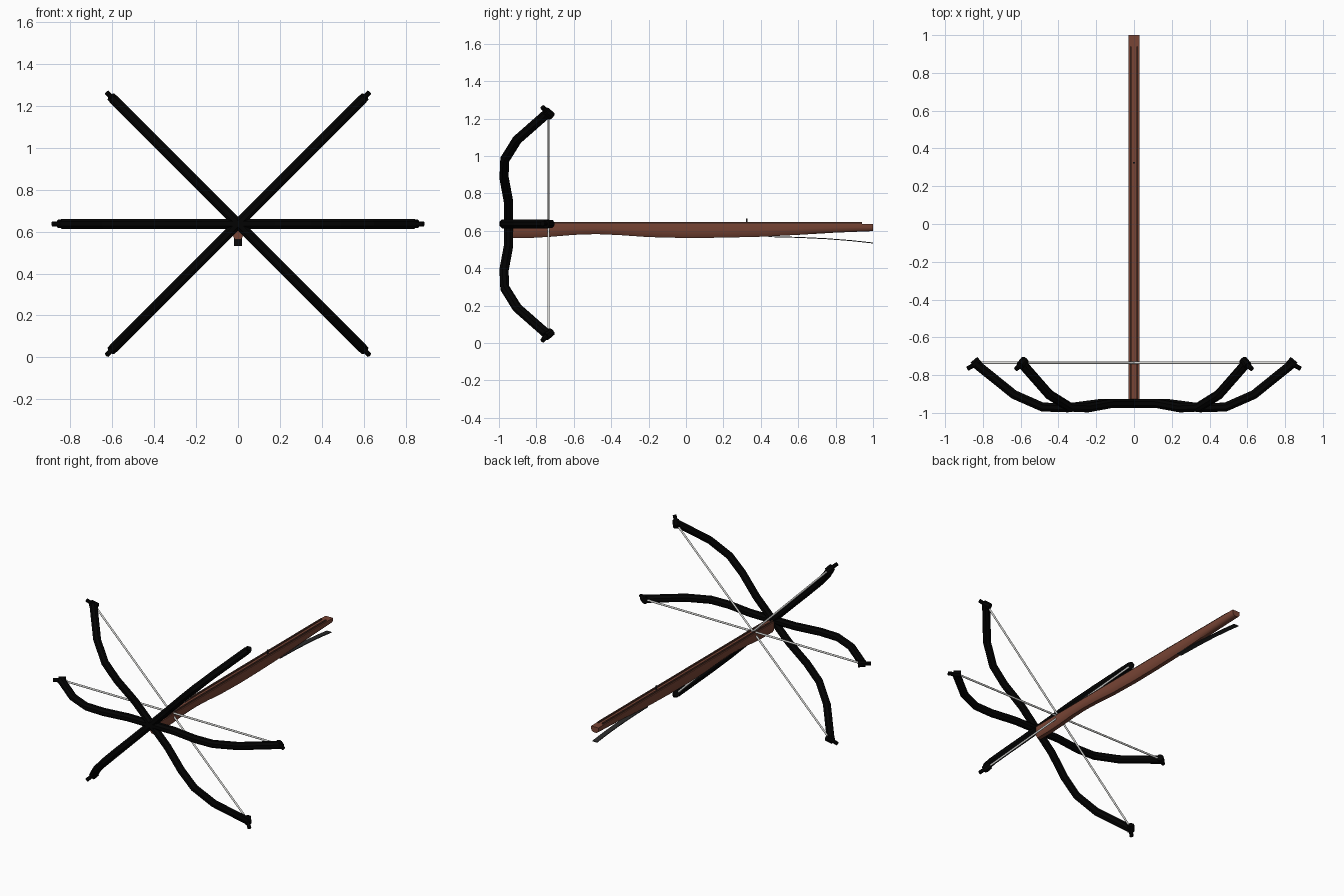
import bpy, bmesh, math
from mathutils import Vector, Matrix

if "Cube" in bpy.data.objects:
    bpy.data.objects.remove(bpy.data.objects["Cube"])

ZC = 0.637  # height of the shared bow axis


def mat(name, rgb):
    m = bpy.data.materials.new(name)
    m.diffuse_color = (*rgb, 1)
    m.use_nodes = True
    m.node_tree.nodes["Principled BSDF"].inputs["Base Color"].default_value = m.diffuse_color
    return m


WOOD = mat("walnut_wood", (0.19, 0.06, 0.036))
RAILWOOD = mat("dark_walnut", (0.09, 0.035, 0.024))
BLACK = mat("black_limb", (0.0008, 0.0008, 0.0008))
STEEL = mat("dark_steel", (0.025, 0.025, 0.025))
CORD = mat("pale_cord", (0.7, 0.7, 0.68))


def finish(name, bm, material, smooth=None):
    bmesh.ops.recalc_face_normals(bm, faces=bm.faces)
    me = bpy.data.meshes.new(name)
    bm.to_mesh(me)
    bm.free()
    me.materials.append(material)
    ob = bpy.data.objects.new(name, me)
    bpy.context.collection.objects.link(ob)
    if smooth:
        bpy.context.view_layer.objects.active = ob
        ob.select_set(True)
        bpy.ops.object.shade_smooth_by_angle(angle=math.radians(smooth))
        ob.select_set(False)
    return ob


def loft(bm, rings):
    """Skin a list of closed rings of points and cap both ends."""
    vs = [[bm.verts.new(p) for p in r] for r in rings]
    n = len(vs[0])
    for a, b in zip(vs, vs[1:]):
        for i in range(n):
            bm.faces.new((a[i], a[(i + 1) % n], b[(i + 1) % n], b[i]))
    bm.faces.new(vs[0])
    bm.faces.new(vs[-1])


def tube(bm, path, radius, sides=8):
    """Tube along a path of (x, y) points in the bow plane, mitred at bends."""
    pts = [Vector((x, y, 0)) for x, y in path]
    rings = []
    for i, p in enumerate(pts):
        d1 = (p - pts[max(i - 1, 0)]).normalized()
        d2 = (pts[min(i + 1, len(pts) - 1)] - p).normalized()
        t = (d1 + d2).normalized()
        side = Vector((-t.y, t.x, 0))
        ring = []
        for k in range(sides):
            a = 2 * math.pi * (k + 0.5) / sides
            ring.append(p + side * radius * math.cos(a) + Vector((0, 0, radius * math.sin(a))))
        rings.append(ring)
    loft(bm, rings)


# Three bows turned around the stock axis, each with nocks and a string
half = [(0.175, -0.95), (0.35, -0.973), (0.485, -0.969), (0.635, -0.903), (0.835, -0.742)]
full = [(-x, y) for x, y in reversed(half)] + half
for label, deg in (("level", 0), ("rising", 45), ("falling", -45)):
    turn = Matrix.Translation((0, 0, ZC)) @ Matrix.Rotation(math.radians(deg), 4, 'Y')

    bm = bmesh.new()
    tube(bm, full, 0.026)
    bm.transform(turn)
    finish("bow_limb_" + label, bm, BLACK)

    bm = bmesh.new()
    for s in (-1, 1):
        tube(bm, [(s * 0.816, -0.720), (s * 0.852, -0.750)], 0.023)
        tube(bm, [(s * 0.84, -0.742), (s * 0.883, -0.767)], 0.013)
    bm.transform(turn)
    finish("bow_nocks_" + label, bm, BLACK)

    bm = bmesh.new()
    tube(bm, [(-0.83, -0.735), (0.83, -0.735)], 0.0065, 8)
    bm.transform(turn)
    finish("bow_string_" + label, bm, CORD, 60)

# Stock: flat top, wavy rounded belly
belly = [(-0.93, 0.562), (-0.82, 0.562), (-0.72, 0.568), (-0.6, 0.578), (-0.48, 0.582),
         (-0.36, 0.577), (-0.2, 0.566), (0, 0.561), (0.2, 0.563), (0.4, 0.568),
         (0.6, 0.578), (0.8, 0.59), (1.0, 0.598)]
section = [(0.028, 0), (0.028, 0.45), (0.024, 0.78), (0.014, 1)]
rings = []
for y, zb in belly:
    top = 0.637
    right = [(x, y, top - f * (top - zb)) for x, f in section]
    rings.append(right + [(-x, yy, z) for x, yy, z in reversed(right)])
bm = bmesh.new()
loft(bm, rings)
finish("stock", bm, WOOD, 45)


def box(bm, x0, x1, y0, y1, z0, z1):
    m = Matrix.LocRotScale(((x0 + x1) / 2, (y0 + y1) / 2, (z0 + z1) / 2), None,
                           (x1 - x0, y1 - y0, z1 - z0))
    bmesh.ops.create_cube(bm, size=1, matrix=m)


# Raised dark rails either side of the bolt groove
bm = bmesh.new()
for s in (-1, 1):
    box(bm, *sorted((s * 0.012, s * 0.021)), -0.93, 0.94, 0.63, 0.646)
finish("groove_rails", bm, RAILWOOD)

# Small catch peg on top
bm = bmesh.new()
box(bm, -0.004, 0.004, 0.321, 0.329, 0.63, 0.666)
finish("string_catch", bm, STEEL)

# Curved lever plate under the rear
lever = [(0.44, 0.566), (0.6, 0.562), (0.75, 0.555), (0.88, 0.545), (1.0, 0.532)]
bm = bmesh.new()
loft(bm, [[(-0.018, y, z), (0.018, y, z), (0.018, y, z + 0.005), (-0.018, y, z + 0.005)]
          for y, z in lever])
finish("trigger_lever", bm, STEEL, 30)
